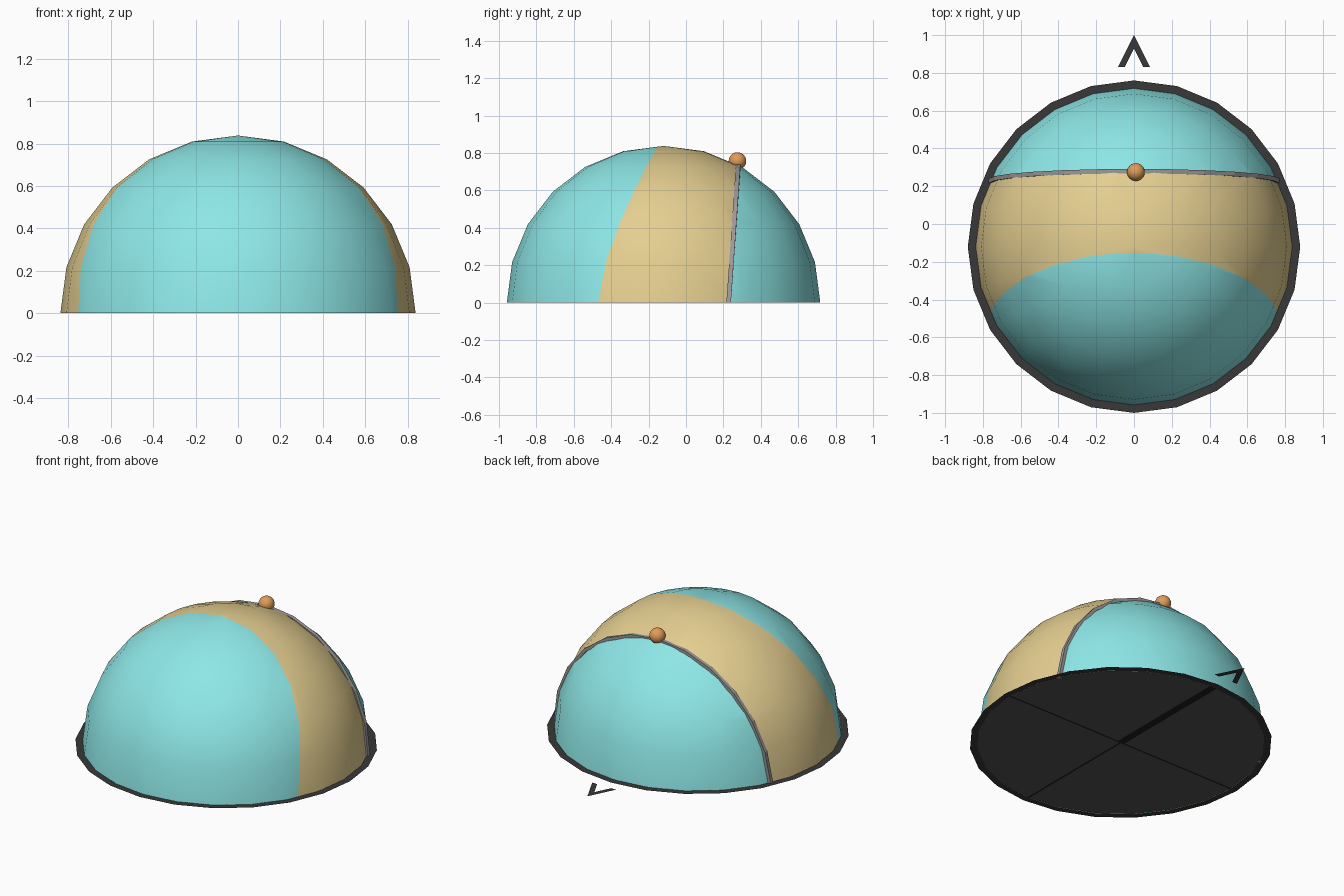
import bpy, bmesh
from math import sin, cos, pi, sqrt
from mathutils import Vector

if "Cube" in bpy.data.objects:
    bpy.data.objects.remove(bpy.data.objects["Cube"])

CY = -0.12      # dome centre in y
R = 0.838       # dome radius
N = 24          # sides


def material(name, rgb):
    m = bpy.data.materials.new(name)
    m.diffuse_color = (*rgb, 1)
    m.use_nodes = True
    m.node_tree.nodes["Principled BSDF"].inputs["Base Color"].default_value = m.diffuse_color
    return m


TEAL = material("teal", (0.27, 0.80, 0.80))
TAN = material("tan", (0.78, 0.62, 0.28))
ORANGE = material("orange", (0.75, 0.33, 0.10))
DARK = material("dark", (0.04, 0.04, 0.04))
GREY = material("floor_grey", (0.085, 0.085, 0.085))
BLACK = material("black", (0.012, 0.012, 0.012))
STEEL = material("steel", (0.34, 0.32, 0.32))


def make(name, verts, faces, *mats):
    me = bpy.data.meshes.new(name)
    me.from_pydata(verts, [], faces)
    ob = bpy.data.objects.new(name, me)
    bpy.context.collection.objects.link(ob)
    for m in mats:
        me.materials.append(m)
    return ob


def circle(r, z):
    return [(r * sin(2 * pi * i / N), CY + r * cos(2 * pi * i / N), z) for i in range(N)]


def north_edge(z):
    return 0.228 + 0.07 * z


def south_edge(z):
    return -0.47 + 0.32 * (z / R) ** 1.5


# Sky dome: half sphere, cut along both edges of the tan band
levels = [R * sin(k * pi / 12) for k in range(7)]
bm = bmesh.new()
bmesh.ops.create_uvsphere(bm, u_segments=N, v_segments=12, radius=R)
bmesh.ops.translate(bm, verts=bm.verts, vec=(0, CY, 0))
bmesh.ops.delete(bm, geom=[v for v in bm.verts if v.co.z < -0.01], context='VERTS')
for edge in (north_edge, south_edge):
    for z0, z1 in zip(levels, levels[1:]):
        faces = [f for f in bm.faces if z0 < f.calc_center_median().z < z1]
        geom = faces + list({e for f in faces for e in f.edges}) + list({v for f in faces for v in f.verts})
        bmesh.ops.bisect_plane(bm, geom=geom, dist=1e-5, plane_co=(0, edge(z0), z0),
                               plane_no=Vector((0, z1 - z0, edge(z0) - edge(z1))).normalized())
for f in bm.faces:
    f.smooth = True
    c = f.calc_center_median()
    f.material_index = int(south_edge(c.z) < c.y < north_edge(c.z))
dome = make("sky_dome", [], [], TEAL, TAN)
bm.to_mesh(dome.data)
bm.free()

# Sun path: thin square rail along the north edge of the band
verts, faces = [], []
steps = 12
for i in range(steps + 1):
    a = pi * i / steps
    r = 0.75
    for _ in range(6):
        r = sqrt(R * R - (north_edge(r * sin(a)) - CY) ** 2)
    y = north_edge(r * sin(a))
    for dr, dy in ((-0.012, -0.012), (0.008, -0.012), (0.008, 0.012), (-0.012, 0.012)):
        verts.append(((r + dr) * cos(a), y + dy, (r + dr) * sin(a)))
for i in range(steps):
    for k in range(4):
        n = (k + 1) % 4
        faces.append((4 * i + k, 4 * i + n, 4 * i + 4 + n, 4 * i + 4 + k))
faces += [(3, 2, 1, 0), tuple(4 * steps + k for k in range(4))]
make("sun_path", verts, faces, STEEL)

# Sun
bpy.ops.mesh.primitive_uv_sphere_add(segments=24, ring_count=12, radius=0.047, location=(0.01, 0.275, 0.757))
sun = bpy.context.object
sun.name = "sun"
sun.data.materials.append(ORANGE)
bpy.ops.object.shade_smooth()

# Horizon ring and floor
make("horizon_ring", circle(0.88, 0.001) + circle(R, 0.001),
     [(i, N + i, N + (i + 1) % N, (i + 1) % N) for i in range(N)], DARK)
make("floor_disc", circle(R, 0.002), [tuple(range(N))], GREY)


# Compass lines on the underside
def bar(name, x0, x1, y0, y1):
    make(name, [(x0, y0, 0), (x0, y1, 0), (x1, y1, 0), (x1, y0, 0)], [(0, 1, 2, 3)], BLACK)


bar("north_line", -0.025, 0.025, CY, CY + R)
bar("south_line", -0.006, 0.006, CY - R, CY)
bar("east_west_line", -R, R, CY - 0.006, CY + 0.006)

# Plain arrow marking north
half = [(0, 1.0), (0.085, 0.83), (0.05, 0.83), (0, 0.93)]
outline = half + [(-0.05, 0.83), (-0.085, 0.83)]
make("north_pointer", [(x, y, 0.005) for x, y in outline], [(0, 3, 2, 1), (0, 5, 4, 3)], DARK)
